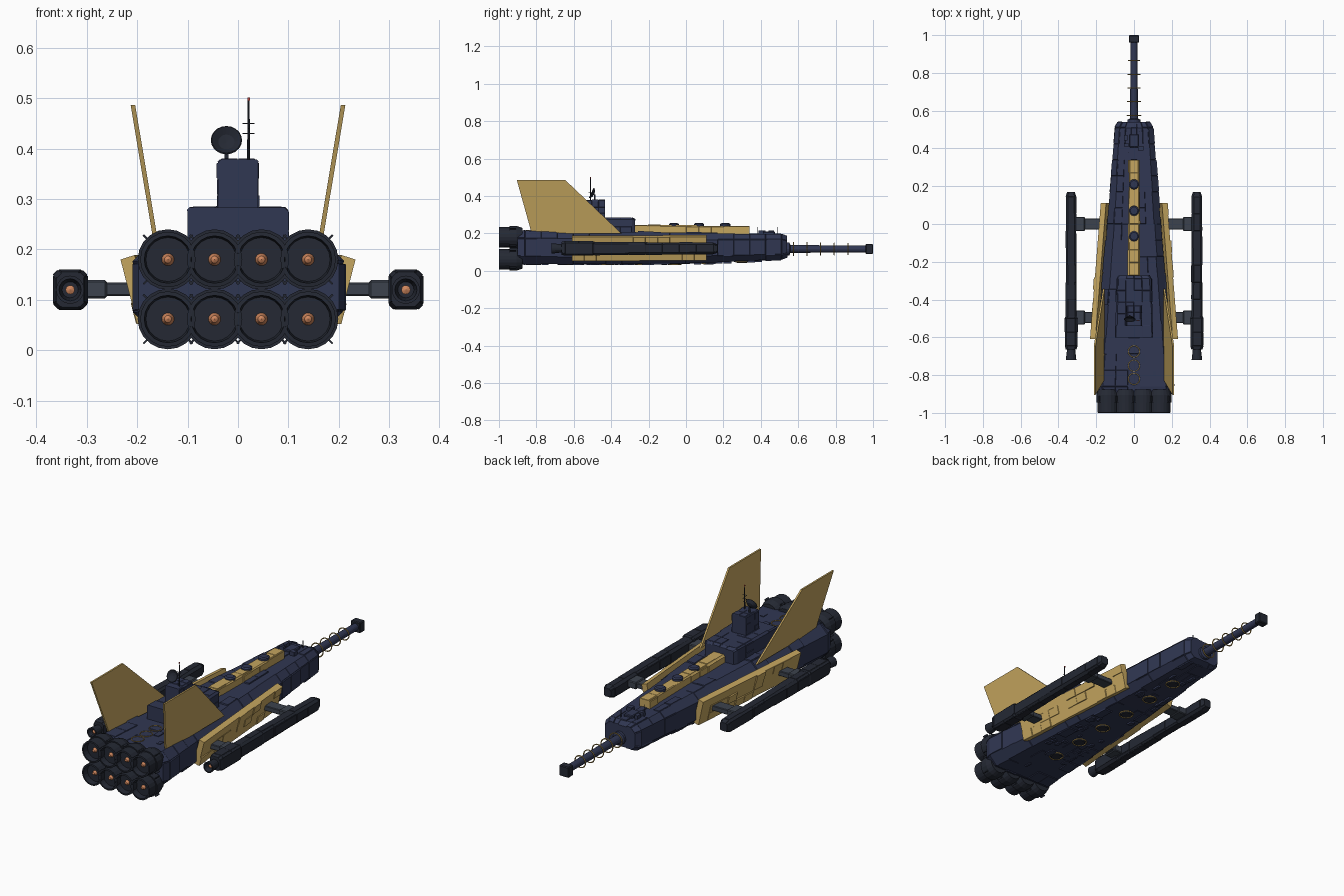
import bpy, bmesh, math, random
from mathutils import Matrix, Vector

if "Cube" in bpy.data.objects:
    bpy.data.objects.remove(bpy.data.objects["Cube"])

random.seed(7)

def mat(name, c):
    m = bpy.data.materials.new(name)
    m.diffuse_color = (*c, 1)
    m.use_nodes = True
    m.node_tree.nodes["Principled BSDF"].inputs["Base Color"].default_value = m.diffuse_color
    return m

NAVY = mat("navy hull", (0.030, 0.038, 0.085))
DARK = mat("dark metal", (0.018, 0.022, 0.034))
GREY = mat("strut grey", (0.045, 0.055, 0.075))
GOLD = mat("gold plate", (0.56, 0.38, 0.115))
GLOW = mat("engine glow", (0.62, 0.24, 0.11))
RED = mat("red lamp", (0.5, 0.05, 0.04))

def finish(bm, name, m):
    bmesh.ops.recalc_face_normals(bm, faces=bm.faces)
    me = bpy.data.meshes.new(name)
    bm.to_mesh(me)
    bm.free()
    me.materials.append(m)
    ob = bpy.data.objects.new(name, me)
    bpy.context.collection.objects.link(ob)
    return ob

def box(name, c, s, m, bevel=0.0, rot=None):
    bm = bmesh.new()
    bmesh.ops.create_cube(bm, size=1, matrix=Matrix.Diagonal((*s, 1)))
    if bevel:
        bmesh.ops.bevel(bm, geom=bm.edges[:], offset=bevel, segments=1, affect='EDGES')
    bm.transform(Matrix.Translation(c) @ (rot or Matrix()))
    return finish(bm, name, m)

def lathe(name, profile, c, m, axis='Y', n=20):
    """Revolve (radius, along) pairs around an axis through c."""
    bm = bmesh.new()
    vs = [bm.verts.new((r, 0, h)) for r, h in profile]
    es = [bm.edges.new(p) for p in zip(vs, vs[1:])]
    bmesh.ops.spin(bm, geom=vs + es, cent=(0, 0, 0), axis=(0, 0, 1),
                   angle=math.tau, steps=n, use_merge=True)
    bmesh.ops.remove_doubles(bm, verts=bm.verts, dist=1e-5)
    rot = Matrix.Rotation(-math.pi / 2, 4, 'X') if axis == 'Y' else Matrix()
    bm.transform(Matrix.Translation(c) @ rot)
    return finish(bm, name, m)

def ring(name, R, r, c, m, axis):
    prof = [(R + r * math.cos(i * math.tau / 6), r * math.sin(i * math.tau / 6)) for i in range(7)]
    return lathe(name, prof, c, m, axis, 24)

def plate_up(bm, faces, gap, depth, merge):
    """Merge some neighbouring cells, then raise every cell as a separate plate."""
    used, gone, faces = set(), [], set(faces)
    edges = bm.edges[:]
    random.shuffle(edges)
    for e in edges:
        fs = e.link_faces
        if len(fs) == 2 and all(f in faces and f not in used for f in fs) \
                and fs[0].normal.dot(fs[1].normal) > 0.98 and random.random() < merge:
            used.update(fs)
            gone.append(e)
    keep = [f for f in faces if f not in used]
    out = bmesh.ops.dissolve_edges(bm, edges=gone, use_verts=False)["region"]
    for f in keep + [f for f in out if f.is_valid]:
        bmesh.ops.inset_individual(bm, faces=[f], thickness=gap, depth=depth * random.uniform(0.2, 1))

def plated_loft(name, stations, m, cell=(0.07, 0.09), gap=0.0022, depth=0.006, merge=0.4, cx=0):
    """Loft chamfered rectangles (y, half width, z low, z high, chamfer) and plate the skin."""
    w0, lo0, hi0, c0 = max(stations, key=lambda s: s[1])[1:]
    nx = max(1, round(2 * (w0 - c0) / cell[0]))
    nz = max(1, round((hi0 - lo0 - 2 * c0) / cell[0]))
    bm = bmesh.new()

    def section(y, w, lo, hi, c):
        k = [(w - c, lo), (w, lo + c), (w, hi - c), (w - c, hi),
             (c - w, hi), (-w, hi - c), (-w, lo + c), (c - w, lo)]
        pts = []
        for i, n in enumerate((1, nz, 1, nx, 1, nz, 1, nx)):
            a, b = Vector(k[i]), Vector(k[(i + 1) % 8])
            pts += [a.lerp(b, j / n) for j in range(n)]
        return [bm.verts.new((cx + p.x, y, p.y)) for p in pts]

    rings = [section(*stations[0])]
    for a, b in zip(stations, stations[1:]):
        n = max(1, round(abs(b[0] - a[0]) / cell[1]))
        for j in range(1, n + 1):
            rings.append(section(*[p + (q - p) * j / n for p, q in zip(a, b)]))
    for r, s in zip(rings, rings[1:]):
        for i in range(len(r)):
            j = (i + 1) % len(r)
            bm.faces.new((r[i], r[j], s[j], s[i]))
    skin = bm.faces[:]
    bm.faces.new(rings[0])
    bm.faces.new(rings[-1])
    bmesh.ops.recalc_face_normals(bm, faces=bm.faces)
    plate_up(bm, skin, gap, depth, merge)
    return finish(bm, name, m)

# Main hull with tapered nose
plated_loft("hull", [(-0.90, 0.195, 0.045, 0.208, 0.035), (-0.86, 0.208, 0.036, 0.214, 0.042),
                     (0.0, 0.142, 0.040, 0.203, 0.036), (0.51, 0.100, 0.062, 0.194, 0.026),
                     (0.54, 0.082, 0.074, 0.182, 0.022)], NAVY)

def hull_w(y):
    return 0.142 - 0.0767 * y

# Small equipment boxes scattered over the hull
for i in range(44):
    y = random.uniform(-0.82, 0.46)
    top = i % 2 and (y > 0.36 or y < -0.62)
    x = random.uniform(0.035, hull_w(y) - 0.05) * random.choice((-1, 1))
    z = 0.205 if top else (0.042 if y < 0 else 0.042 + 0.043 * y)
    box("hull_box", (x, y, z), (random.uniform(.01, .03), random.uniform(.015, .05), 0.022), NAVY)

# Bridge tiers
plated_loft("bridge_base", [(-0.60, 0.100, 0.19, 0.283, 0.008), (-0.29, 0.092, 0.19, 0.283, 0.008),
                            (-0.272, 0.082, 0.19, 0.275, 0.008)], NAVY, (0.05, 0.06), depth=0.004)
plated_loft("bridge_tower", [(-0.54, 0.040, 0.27, 0.378, 0.006), (-0.432, 0.040, 0.27, 0.378, 0.006)],
            NAVY, (0.03, 0.04), depth=0.003)

# Dish, mast and aerials
dish = lathe("dish", [(0, 0), (0.018, 0.004), (0.031, 0.016), (0.029, 0.018), (0.016, 0.008), (0, 0.005)],
             (0, 0, 0), DARK, 'Z', 20)
dish.matrix_world = Matrix.Translation((-0.023, -0.49, 0.41)) @ Matrix.Rotation(math.radians(65), 4, 'X')
box("dish_post", (-0.023, -0.487, 0.39), (0.008, 0.008, 0.035), DARK)
lathe("mast", [(0, 0), (0.003, 0), (0.002, 0.12), (0, 0.12)], (0.021, -0.51, 0.376), DARK, 'Z', 8)
for z in (0.43, 0.45):
    box("mast_bar", (0.021, -0.51, z), (0.024, 0.0015, 0.0015), DARK)
    box("mast_bar_long", (0.021, -0.51, z - 0.01), (0.0015, 0.024, 0.0015), DARK)
box("mast_lamp", (0.021, -0.51, 0.498), (0.005, 0.005, 0.006), RED)
for x, y in ((-0.03, 0.38), (0.03, 0.49)):
    box("nose_aerial", (x, y, 0.21), (0.003, 0.003, 0.05), DARK)
box("nose_hatch", (0, 0.44, 0.2), (0.05, 0.07, 0.02), NAVY, 0.004)

# Gold spine with turrets
plated_loft("spine", [(-0.272, 0.030, 0.19, 0.243, 0.004), (0.34, 0.027, 0.19, 0.238, 0.004)],
            GOLD, (0.06, 0.07), depth=0.005, merge=0.3)
for y in (0.21, 0.07, -0.065):
    lathe("spine_turret", [(0, 0), (0.027, 0), (0.027, 0.014), (0.02, 0.019), (0, 0.019)],
          (0, y, 0.236), NAVY, 'Z', 16)

# Vent rings on the rear deck and belly
for y in (-0.675, -0.75, -0.82):
    ring("deck_ring", 0.030, 0.002, (0, y, 0.217), GOLD, 'Z')
for i in range(6):
    y = -0.6 + 0.18 * i
    z = 0.036 if y < 0 else 0.036 + 0.043 * y
    ring("belly_ring", 0.034, 0.003, (0, y, z - 0.002), GOLD, 'Z')
    lathe("belly_vent", [(0, -0.006), (0.026, -0.006), (0.03, 0.01), (0, 0.01)], (0, y, z), DARK, 'Z', 20)

# Spinal gun
lathe("gun_barrel", [(0, 0.5), (0.034, 0.5), (0.034, 0.553), (0.021, 0.558), (0.018, 0.97), (0, 0.97)],
      (0, 0, 0.117), NAVY, 'Y', 16)
box("gun_muzzle", (0, 0.98, 0.117), (0.055, 0.04, 0.055), DARK, 0.004)
for i in range(5):
    ring("gun_coil", 0.036 - 0.0015 * i, 0.003, (0, 0.575 + 0.0725 * i, 0.117), GOLD, 'Y')

# Main engines
for x in (-0.139, -0.0465, 0.0465, 0.139):
    for z in (0.062, 0.180):
        lathe("engine_bell", [(0, 0.03), (0.045, 0.03), (0.054, 0.07), (0.055, 0.001), (0.047, 0),
                              (0.042, 0.045), (0, 0.05)], (x, -1, z), DARK)
        lathe("engine_collar", [(0.04, 0.055), (0.060, 0.055), (0.060, 0.095), (0.05, 0.125), (0, 0.125)],
              (x, -1, z), DARK)
        lathe("engine_glow", [(0, 0.012), (0.007, 0.016), (0.018, 0.045), (0.018, 0.055)],
              (x, -1, z), GLOW, 'Y', 16)
        for a in (45, -45):
            box("engine_brace", (x, -0.925, z), (0.138, 0.03, 0.004), DARK,
                rot=Matrix.Rotation(math.radians(a), 4, 'Y'))

def wing_slab(name, corners, push, m, plates=None):
    """Slab from four corners, thickened by a vector; optionally cut into plates."""
    bm = bmesh.new()
    nu, nv = plates or (1, 1)
    a, b, c, d = map(Vector, corners)
    g = [[bm.verts.new(a.lerp(b, i / nu).lerp(d.lerp(c, i / nu), j / nv)) for j in range(nv + 1)]
         for i in range(nu + 1)]
    outer = [bm.faces.new((g[i][j], g[i + 1][j], g[i + 1][j + 1], g[i][j + 1]))
             for i in range(nu) for j in range(nv)]
    geo = bmesh.ops.extrude_face_region(bm, geom=outer, use_keep_orig=True)["geom"]
    bmesh.ops.translate(bm, verts=[v for v in geo if isinstance(v, bmesh.types.BMVert)], vec=push)
    bmesh.ops.recalc_face_normals(bm, faces=bm.faces)
    if plates:
        plate_up(bm, outer, 0.002, 0.006, 0.45)
    return finish(bm, name, m)

for s in (-1, 1):
    # Tail fins
    wing_slab("tail_fin", [(s * 0.165, -0.825, 0.20), (s * 0.165, -0.345, 0.20),
                           (s * 0.213, -0.647, 0.487), (s * 0.213, -0.905, 0.487)], (-s * 0.009, 0, 0), GOLD)
    # Gold side armour, leaning outward at the top
    wing_slab("side_armour", [(s * 0.200, -0.61, 0.052), (s * 0.148, 0.11, 0.056),
                              (s * 0.176, 0.11, 0.182), (s * 0.233, -0.61, 0.180)],
              (-s * 0.028, 0, 0.009), GOLD, (11, 3))
    # Outrigger pods with struts and thrusters
    px = s * 0.333
    plated_loft("pod", [(-0.665, 0.027, 0.087, 0.153, 0.010), (-0.645, 0.033, 0.082, 0.158, 0.010),
                        (-0.50, 0.033, 0.082, 0.158, 0.010), (-0.49, 0.028, 0.086, 0.154, 0.010),
                        (0.145, 0.026, 0.090, 0.150, 0.009), (0.17, 0.018, 0.100, 0.140, 0.006)],
                DARK, (0.06, 0.09), 0.0015, 0.003, 0.3, px)
    lathe("pod_thruster", [(0, 0.07), (0.02, 0.07), (0.028, 0), (0.022, 0), (0.016, 0.03), (0, 0.03)],
          (px, -0.72, 0.12), DARK, 'Y', 16)
    lathe("pod_glow", [(0, 0.012), (0.009, 0.016), (0.009, 0.032)], (px, -0.72, 0.12), GLOW, 'Y', 12)
    for y in (0.0, -0.495):
        box("pod_strut", (s * 0.225, y, 0.121), (0.19, 0.06, 0.026), GREY, 0.003)
        box("strut_joint", (s * 0.285, y, 0.121), (0.05, 0.075, 0.036), GREY, 0.004)
